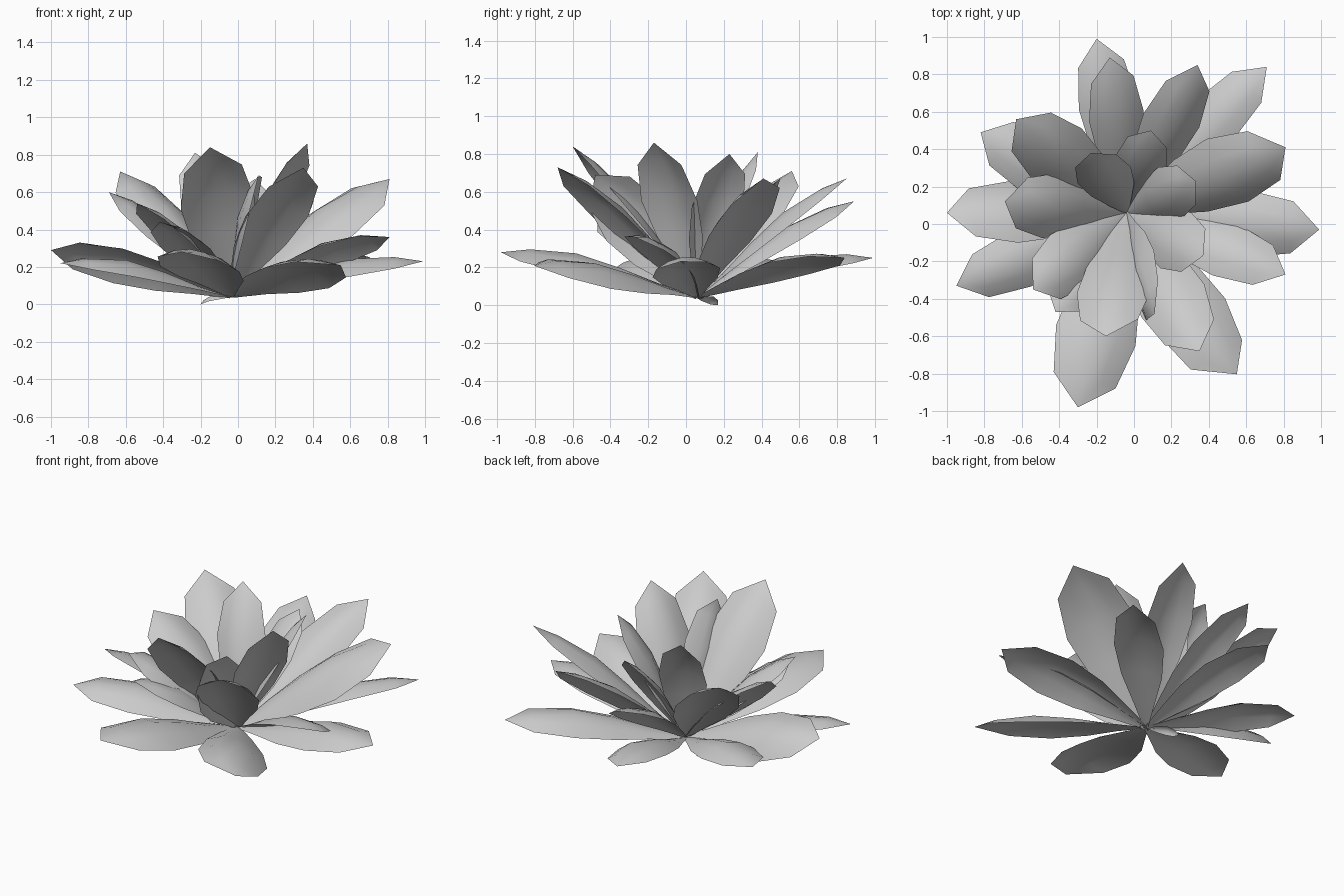
import bpy
import bmesh
import math
from mathutils import Vector, Matrix

cube = bpy.data.objects.get("Cube")
if cube:
    bpy.data.objects.remove(cube, do_unlink=True)

# One plain grey for every petal
grey = bpy.data.materials.new("petal grey")
grey.use_nodes = True
colour = (0.6, 0.6, 0.6, 1)
grey.diffuse_color = colour
grey.node_tree.nodes["Principled BSDF"].inputs["Base Color"].default_value = colour

HEART = Vector((-0.04, 0.06, 0.04))
UP = Vector((0, 0, 1))

# Half outline of a petal: (distance along, relative half width)
OUTLINE = [(0, 0.08), (0.2, 0.45), (0.4, 0.82), (0.63, 1), (0.86, 0.78)]
COLUMNS = (-1, -0.5, 0, 0.5, 1)


def petal(name, tip, half_width, roll=0, skew=0, arch=0.07):
    """Arched petal with drooping edges; roll lifts its clockwise edge."""
    axis = tip - HEART
    direction = axis.normalized()
    side = direction.cross(UP).normalized()
    turn = Matrix.Rotation(math.radians(-roll), 3, direction)
    side = turn @ side
    normal = side.cross(direction)

    def point(along, across):
        droop = 0.4 * half_width * across * across
        rise = arch * math.sin(math.pi * along ** 1.5)
        return HEART + axis * along + side * (across * half_width) + normal * (rise - droop)

    bm = bmesh.new()
    rows = [[bm.verts.new(point(t, w * c)) for c in COLUMNS] for t, w in OUTLINE]
    apex = bm.verts.new(point(1, skew))
    for low, high in zip(rows, rows[1:]):
        for i in range(len(COLUMNS) - 1):
            bm.faces.new((low[i], low[i + 1], high[i + 1], high[i]))
    for a, b in zip(rows[-1], rows[-1][1:]):
        bm.faces.new((a, b, apex))
    mesh = bpy.data.meshes.new(name)
    bm.to_mesh(mesh)
    bm.free()
    mesh.materials.append(grey)
    obj = bpy.data.objects.new(name, mesh)
    bpy.context.collection.objects.link(obj)
    bpy.ops.object.select_all(action="DESELECT")
    obj.select_set(True)
    bpy.context.view_layer.objects.active = obj
    bpy.ops.object.shade_smooth_by_angle(angle=math.radians(40))


def ring(name, arch, rows):
    """Petals given in hundredths: tip x, y, z, half width, roll."""
    for i, (x, y, z, width, roll) in enumerate(rows, 1):
        petal(f"{name}_{i}", Vector((x, y, z)) / 100, width / 100, roll, arch=arch)


# Low outer ring, nearly flat
ring("outer_petal", 0.085, [
    (-20, 99, 25, 16, -5),
    (71, 84, 25, 15, 12),
    (99, -3, 23, 18, -8),
    (81, -27, 36, 16, 18),
    (-30, -98, 28, 22, 4),
    (-95, -33, 22, 16, 10),
    (-100, 6, 29, 19, -30),
    (-82, 49, 22, 17, 0),
])
petal("outer_petal_front", Vector((0.52, -0.82, 0.22)), 0.21, 15, -0.17)

# Small stub below the heart
petal("base_stub", Vector((-0.2, 0.17, 0)), 0.03, 30, arch=0.03)

# Raised middle ring
ring("middle_petal", 0.07, [
    (-13, 89, 55, 15, -10),
    (34, 85, 67, 16, -20),
    (81, 41, 67, 21, -20),
    (35, -68, 73, 19, 0),
    (-15, -60, 84, 20, -14),
    (-42, -47, 44, 16, 0),
    (-54, -35, 54, 17, 8),
    (-69, 12, 60, 18, 12),
    (-63, 56, 71, 19, 8),
])

# Steep inner ring
ring("inner_petal", 0.06, [
    (9, 50, 67, 14, 0),
    (33, 23, 80, 15, 0),
    (37, -17, 86, 17, 0),
    (11, -48, 69, 18, -65),
    (-23, 38, 81, 15, 15),
])
